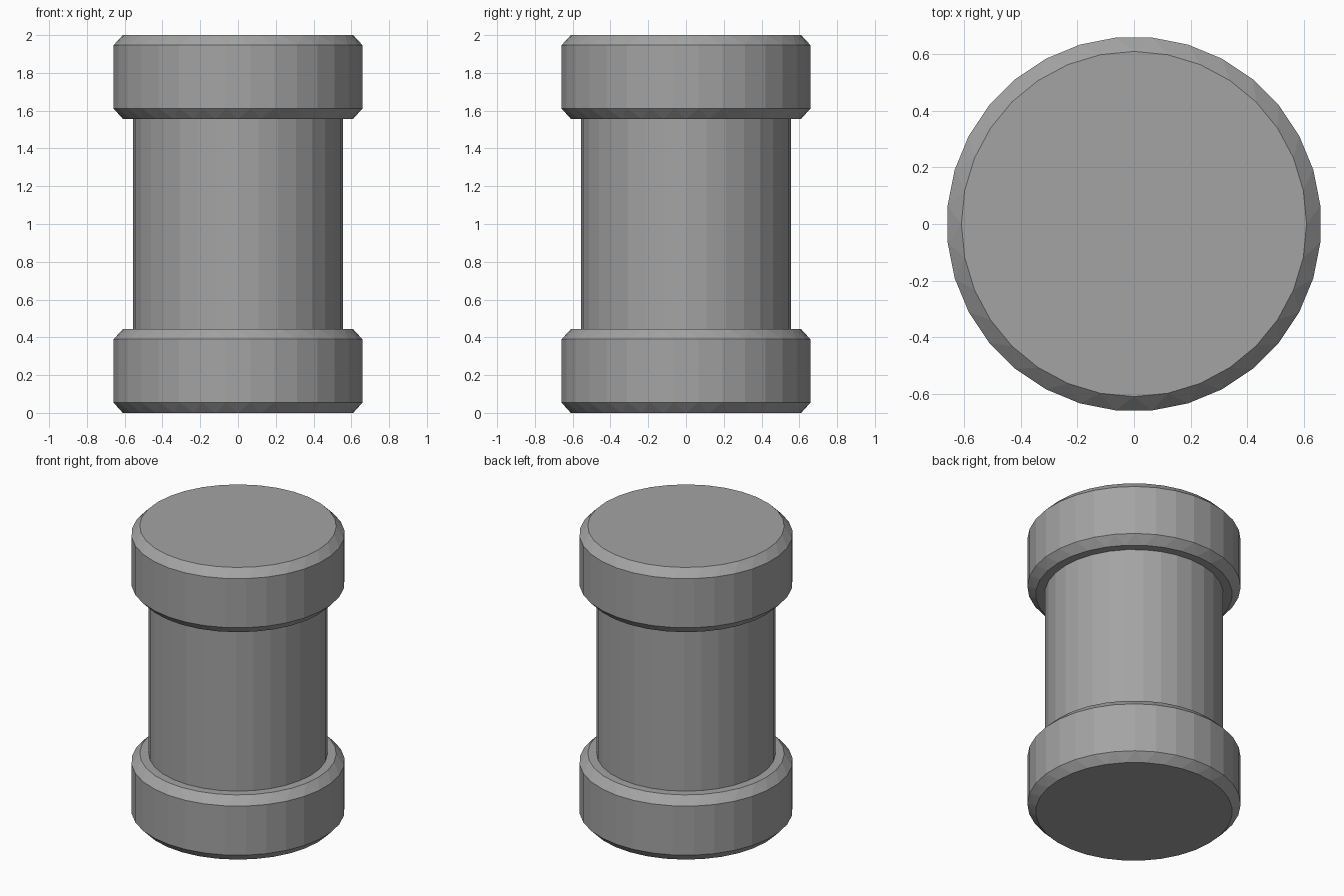
import bpy, bmesh, math

if "Cube" in bpy.data.objects:
    bpy.data.objects.remove(bpy.data.objects["Cube"])

SIDES = 32
STEP = 2 * math.pi / SIDES

# Dark grey finish
dark = bpy.data.materials.new("dark_grey")
dark.diffuse_color = (0.37, 0.37, 0.37, 1)
dark.use_nodes = True
dark.node_tree.nodes["Principled BSDF"].inputs["Base Color"].default_value = dark.diffuse_color


def stack(name, rings):
    """Closed solid from (radius, z, turn) rings; rings with different turn are zigzagged."""
    bm = bmesh.new()
    loops = [[bm.verts.new((r * math.cos((i + t) * STEP), r * math.sin((i + t) * STEP), z))
              for i in range(SIDES)] for r, z, t in rings]
    for k in range(len(rings) - 1):
        a, b = loops[k], loops[k + 1]
        ta, tb = rings[k][2], rings[k + 1][2]
        for i in range(SIDES):
            j = (i + 1) % SIDES
            if ta == tb:
                bm.faces.new((a[i], a[j], b[j], b[i]))
            elif tb > ta:
                bm.faces.new((a[i], a[j], b[i]))
                bm.faces.new((a[j], b[j], b[i]))
            else:
                bm.faces.new((a[i], b[j], b[i]))
                bm.faces.new((a[i], a[j], b[j]))
    bm.faces.new(loops[0])
    bm.faces.new(loops[-1])
    bmesh.ops.recalc_face_normals(bm, faces=bm.faces)
    mesh = bpy.data.meshes.new(name)
    bm.to_mesh(mesh)
    bm.free()
    mesh.materials.append(dark)
    obj = bpy.data.objects.new(name, mesh)
    bpy.context.collection.objects.link(obj)
    return obj


# Chamfered end collars
for name, z in (("bottom_collar", 0.0), ("top_collar", 1.557)):
    stack(name, [(0.61, z, 0), (0.662, z + 0.054, 0.5),
                 (0.662, z + 0.39, 0.5), (0.61, z + 0.443, 0)])

# Central shaft
stack("shaft", [(0.555, 0.443, 0), (0.555, 1.557, 0)])
